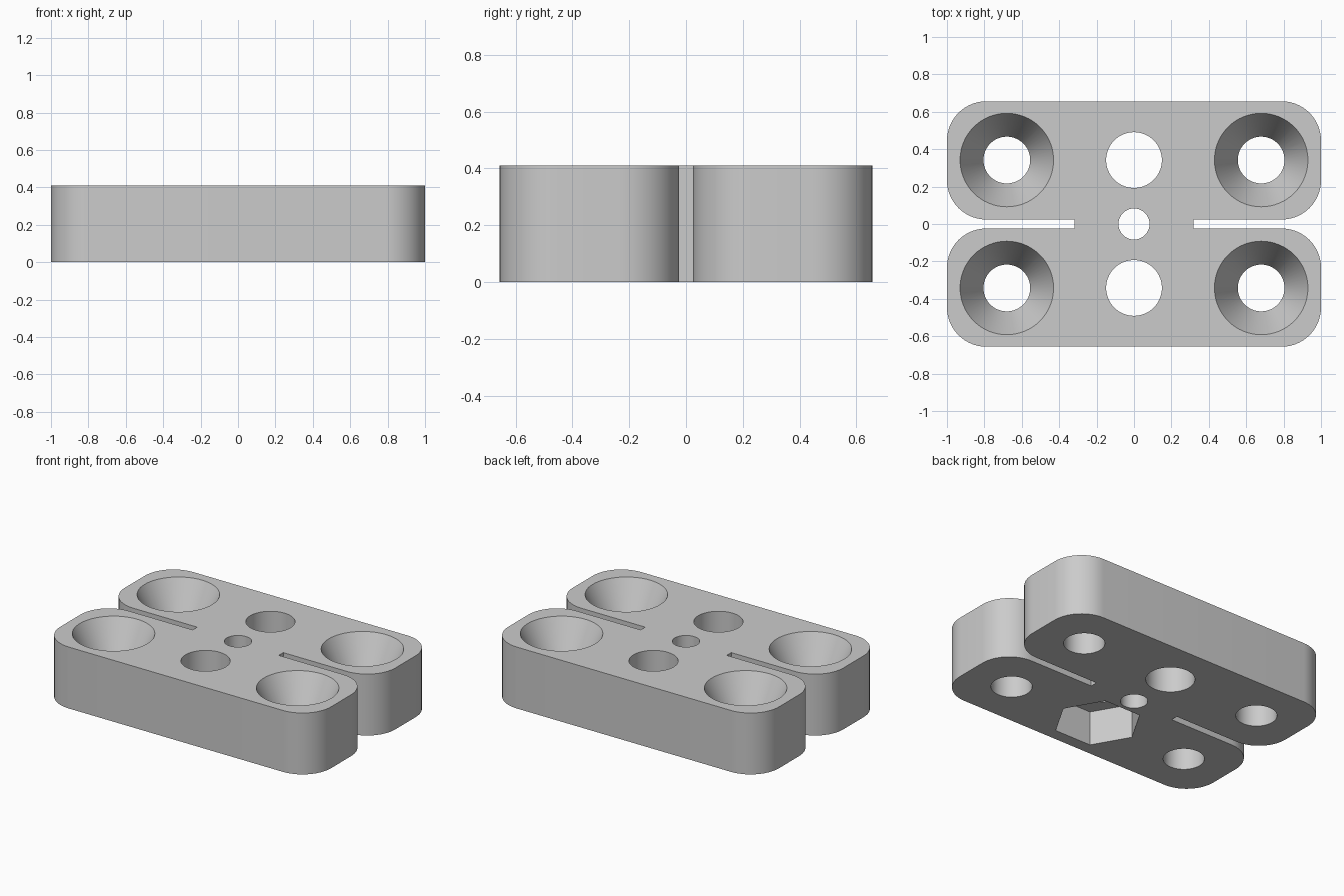
import bpy, bmesh, math

cube = bpy.data.objects.get("Cube")
if cube:
    bpy.data.objects.remove(cube, do_unlink=True)

H = 0.41                      # plate thickness
LENGTH, DEPTH = 1.0, 0.656    # half sizes
SLOT_X, SLOT_Y = 0.318, 0.024 # slot end and half width
R = 0.21                      # arm corner radius
HOLE_X, HOLE_Y = 0.68, 0.342

grey = bpy.data.materials.new("plain grey")
grey.use_nodes = True
grey.diffuse_color = (0.6, 0.6, 0.6, 1)
grey.node_tree.nodes["Principled BSDF"].inputs["Base Color"].default_value = grey.diffuse_color


def add_object(name, bm):
    bmesh.ops.recalc_face_normals(bm, faces=bm.faces)
    mesh = bpy.data.meshes.new(name)
    bm.to_mesh(mesh)
    bm.free()
    obj = bpy.data.objects.new(name, mesh)
    bpy.context.collection.objects.link(obj)
    mesh.materials.append(grey)
    return obj


def arc(cx, cy, start, steps=14):
    """Quarter circle, counter-clockwise from the start angle."""
    angles = [math.radians(start + 90 * i / steps) for i in range(steps + 1)]
    return [(cx + R * math.cos(a), cy + R * math.sin(a)) for a in angles]


def lathe(name, x, y, rings, sides=64):
    """Closed solid through (radius, z) rings, listed from the bottom up."""
    bm = bmesh.new()
    loops = [[bm.verts.new((x + r * math.cos(math.tau * i / sides),
                            y + r * math.sin(math.tau * i / sides), z))
              for i in range(sides)] for r, z in rings]
    for low, high in zip(loops, loops[1:]):
        for i in range(sides):
            j = (i + 1) % sides
            bm.faces.new((low[i], low[j], high[j], high[i]))
    bm.faces.new(loops[0])
    bm.faces.new(loops[-1])
    return add_object(name, bm)


# Plate outline: one quarter pair of arms on +x, turned half round for -x
cx = LENGTH - R
half = [(SLOT_X, -SLOT_Y), (SLOT_X, SLOT_Y)]
half += arc(cx, SLOT_Y + R, -90) + arc(cx, DEPTH - R, 0)
lower = [(x, -y) for x, y in reversed(half[2:])]
right_half = lower + half
outline = right_half + [(-x, -y) for x, y in right_half]

bm = bmesh.new()
base = bm.faces.new([bm.verts.new((x, y, 0)) for x, y in outline])
top = bmesh.ops.extrude_face_region(bm, geom=[base])["geom"]
bmesh.ops.translate(bm, vec=(0, 0, H),
                    verts=[v for v in top if isinstance(v, bmesh.types.BMVert)])
plate = add_object("slotted_plate", bm)

# Countersunk screw holes in the four arms
E = 0.05
sink = [(0.125, -E), (0.125, H - 0.25), (0.25, H), (0.25, H + E)]
cutters = [lathe("screw_hole_cutter", sx * HOLE_X, sy * HOLE_Y, sink)
           for sx in (-1, 1) for sy in (-1, 1)]

# Straight holes along the middle, with a hexagonal nut pocket under the front one
for y, r in ((-HOLE_Y, 0.149), (0, 0.083), (HOLE_Y, 0.149)):
    cutters.append(lathe("middle_hole_cutter", 0, y, [(r, -E), (r, H + E)]))
cutters.append(lathe("nut_pocket_cutter", 0, -HOLE_Y, [(0.27, -E), (0.27, 0.23)], 6))

bpy.ops.object.select_all(action='DESELECT')
bpy.context.view_layer.objects.active = plate
plate.select_set(True)
for cutter in cutters:
    cutter.hide_render = True
    cut = plate.modifiers.new("cut", 'BOOLEAN')
    cut.operation = 'DIFFERENCE'
    cut.solver = 'EXACT'
    cut.object = cutter
    bpy.ops.object.modifier_apply(modifier=cut.name)
    bpy.data.objects.remove(cutter, do_unlink=True)

bpy.ops.object.shade_smooth_by_angle(angle=math.radians(25))
